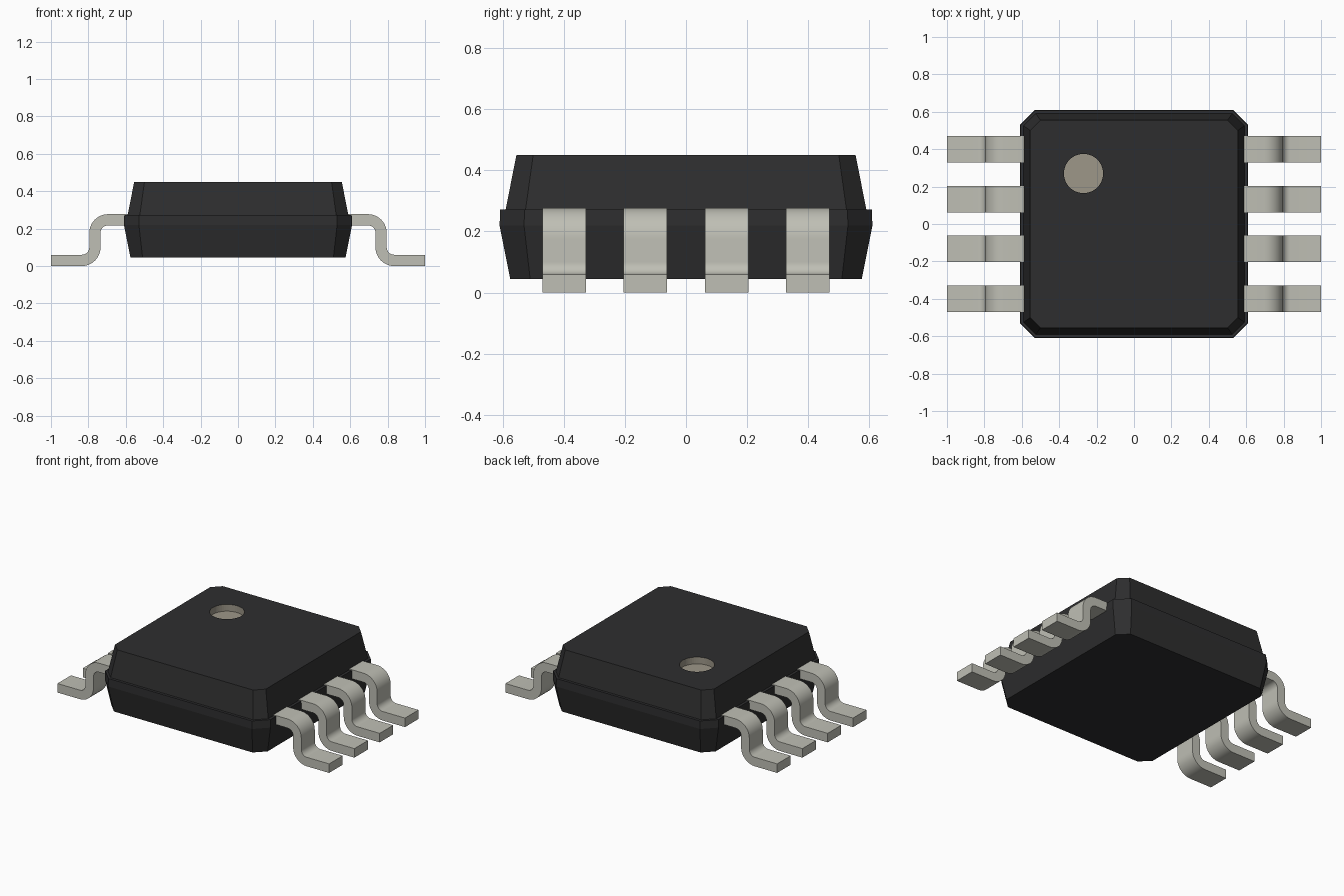
import bpy, bmesh
from math import sin, cos, pi, radians, hypot

cube = bpy.data.objects.get("Cube")
if cube:
    bpy.data.objects.remove(cube, do_unlink=True)


def material(name, rgb):
    mat = bpy.data.materials.new(name)
    mat.use_nodes = True
    mat.diffuse_color = (*rgb, 1)
    mat.node_tree.nodes["Principled BSDF"].inputs["Base Color"].default_value = (*rgb, 1)
    return mat


plastic = material("black plastic", (0.027, 0.027, 0.028))
metal = material("tinned metal", (0.52, 0.52, 0.46))
marker = material("marker tan", (0.34, 0.31, 0.25))


def finish(name, bm, *mats):
    bmesh.ops.recalc_face_normals(bm, faces=bm.faces)
    mesh = bpy.data.meshes.new(name)
    bm.to_mesh(mesh)
    bm.free()
    obj = bpy.data.objects.new(name, mesh)
    bpy.context.collection.objects.link(obj)
    for mat in mats:
        mesh.materials.append(mat)
    return obj


def activate(obj):
    bpy.ops.object.select_all(action='DESELECT')
    obj.select_set(True)
    bpy.context.view_layer.objects.active = obj


# Body: chamfered square sections stacked upwards (z, half width, chamfer)
sections = [(0.045, 0.575, 0.065), (0.22, 0.61, 0.08), (0.272, 0.608, 0.08),
            (0.272, 0.59, 0.065), (0.45, 0.555, 0.055)]
bm = bmesh.new()
rings = []
for z, h, c in sections:
    k = h - c
    outline = [(h, -k), (h, k), (k, h), (-k, h), (-h, k), (-h, -k), (-k, -h), (k, -h)]
    rings.append([bm.verts.new((x, y, z)) for x, y in outline])
for low, high in zip(rings, rings[1:]):
    for i in range(8):
        j = (i + 1) % 8
        bm.faces.new((low[i], low[j], high[j], high[i]))
bm.faces.new(rings[0][::-1])
bm.faces.new(rings[-1])
body = finish("body", bm, plastic, marker)

# Round marker recess cut into the top
DOT, RADIUS = (-0.27, 0.27), 0.105
bpy.ops.mesh.primitive_cylinder_add(vertices=48, radius=RADIUS, depth=0.2,
                                    location=(*DOT, 0.505))
cutter = bpy.context.object
cutter.name = "marker_cutter"
cutter.hide_render = True
cut = body.modifiers.new("marker recess", 'BOOLEAN')
cut.operation = 'DIFFERENCE'
cut.solver = 'EXACT'
cut.object = cutter
activate(body)
bpy.ops.object.modifier_apply(modifier=cut.name)
bpy.data.objects.remove(cutter, do_unlink=True)
for face in body.data.polygons:
    x, y, z = face.center
    inside = hypot(x - DOT[0], y - DOT[1]) < RADIUS + 0.01 and 0.3 < z < 0.449
    face.material_index = 1 if inside else 0


# Legs: gull-wing strip profile, extruded across its width
def arc(cx, cz, r, start, end, steps=10):
    angles = [radians(start + (end - start) * i / steps) for i in range(steps + 1)]
    return [(cx + r * cos(a), cz + r * sin(a)) for a in angles]


THICK, BEND, TOP, WIDTH = 0.06, 0.1, 0.277, 0.142
upper = (0.695, TOP - BEND)
lower = (0.835, BEND)
profile = ([(0.56, TOP)] + arc(*upper, BEND, 90, 0)
           + arc(*lower, BEND - THICK, 180, 270) + [(1, THICK), (1, 0)]
           + arc(*lower, BEND, 270, 180)
           + arc(*upper, BEND - THICK, 0, 90) + [(0.56, TOP - THICK)])


def leg(name, side, y):
    bm = bmesh.new()
    near, far = ([bm.verts.new((side * x, y + off, z)) for x, z in profile]
                 for off in (-WIDTH / 2, WIDTH / 2))
    n = len(profile)
    for i in range(n):
        j = (i + 1) % n
        bm.faces.new((near[i], near[j], far[j], far[i]))
    bm.faces.new(near)
    bm.faces.new(far)
    activate(finish(name, bm, metal))
    bpy.ops.object.shade_smooth_by_angle(angle=radians(30))


for label, side in (("left", 1), ("right", -1)):
    for i in range(4):
        leg(f"{label}_leg_{i + 1}", side, (i - 1.5) * 0.266)
